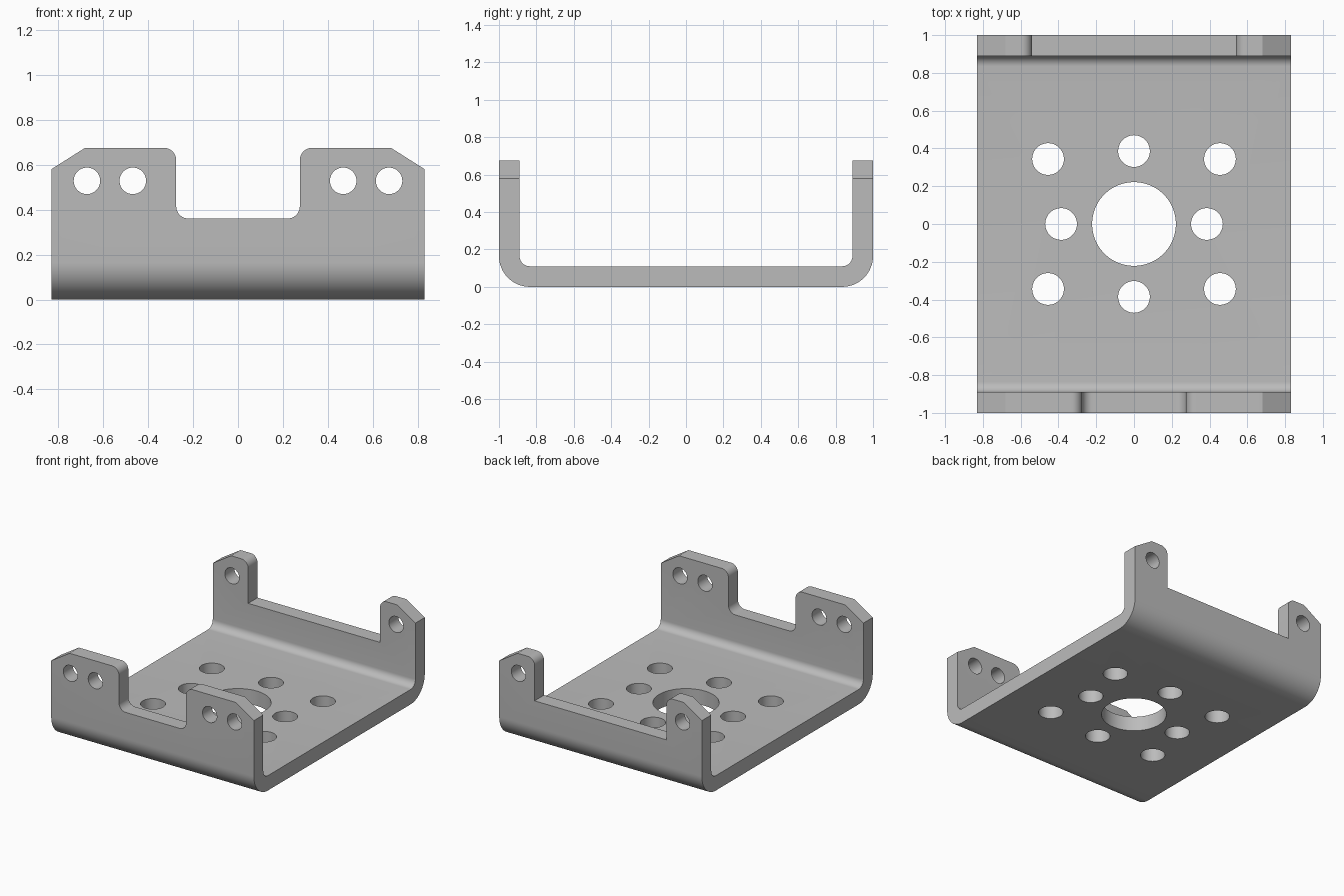
import bpy
import bmesh
from math import cos, sin, pi, radians
from mathutils import Vector

cube = bpy.data.objects.get("Cube")
if cube:
    bpy.data.objects.remove(cube, do_unlink=True)

HALF_X, HALF_Y, TOP, PLATE = 0.83, 1.0, 0.675, 0.11
R_OUT, R_IN = 0.165, 0.055
NOTCH_Z, ROUND = 0.36, 0.055

grey = bpy.data.materials.new("bare metal grey")
grey.use_nodes = True
grey.diffuse_color = (0.5, 0.5, 0.5, 1)
grey.node_tree.nodes["Principled BSDF"].inputs["Base Color"].default_value = (0.5, 0.5, 0.5, 1)


def arc(cx, cz, r, start, end, steps=10):
    angles = [radians(start + (end - start) * i / steps) for i in range(steps + 1)]
    return [(cx + r * cos(a), cz + r * sin(a)) for a in angles]


def mirrored(half):
    """Close a half outline by reflecting it across the middle."""
    return half + [(-u, v) for u, v in reversed(half)]


def prism(name, points, sweep):
    """Extrude a closed outline, given as 3D points, along a vector."""
    bm = bmesh.new()
    face = bm.faces.new([bm.verts.new(p) for p in points])
    grown = bmesh.ops.extrude_face_region(bm, geom=[face])["geom"]
    moved = [g for g in grown if isinstance(g, bmesh.types.BMVert)]
    bmesh.ops.translate(bm, verts=moved, vec=Vector(sweep))
    bmesh.ops.recalc_face_normals(bm, faces=bm.faces)
    mesh = bpy.data.meshes.new(name)
    bm.to_mesh(mesh)
    bm.free()
    obj = bpy.data.objects.new(name, mesh)
    bpy.context.collection.objects.link(obj)
    return obj


# Bent channel: floor and two walls in one profile
section = mirrored(
    arc(HALF_Y - R_OUT, R_OUT, R_OUT, -90, 0, 16)
    + [(HALF_Y, TOP), (HALF_Y - PLATE, TOP)]
    + arc(HALF_Y - PLATE - R_IN, PLATE + R_IN, R_IN, 0, -90))
bracket = prism("mounting_bracket", [(-HALF_X, y, z) for y, z in section], (2 * HALF_X, 0, 0))
bracket.data.materials.append(grey)

cutters = []


def cut_wall(name, outline, side):
    y = 0.95 * side
    obj = prism(name, [(x, y - 0.12, z) for x, z in outline], (0, 0.24, 0))
    cutters.append(obj)


def cut_floor(name, x, y, r):
    obj = prism(name, [(u, v, -0.1) for u, v in arc(x, y, r, 0, 360, 48)[:-1]], (0, 0, 0.35))
    cutters.append(obj)


# Wall notches: rounded at the front, square at the bottom at the back
for label, side, half, base in (
        ("front", -1, 0.275, arc(0.275 - ROUND, NOTCH_Z + ROUND, ROUND, -90, 0)),
        ("back", 1, 0.54, [(0.54, NOTCH_Z)])):
    lip = arc(half + ROUND, TOP - ROUND, ROUND, 180, 90)
    cut_wall(label + "_notch", mirrored(base + lip + [(half + ROUND, 0.8)]), side)

    # Chamfered outer corners and bolt holes
    for s in (-1, 1):
        cut_wall(label + "_chamfer",
                 [(s * 0.68, TOP), (s * HALF_X, 0.58), (s * 0.95, 0.504),
                  (s * 0.95, 0.8), (s * 0.68, 0.8)], side)
        for x in ((0.468, 0.672) if side < 0 else (0.672,)):
            cut_wall(label + "_bolt_hole", arc(s * x, 0.528, 0.059, 0, 360, 40)[:-1], side)

# Floor holes: large centre bore, inner cross and outer corners
cut_floor("centre_bore", 0, 0, 0.222)
for s in (-1, 1):
    cut_floor("side_hole", s * 0.386, 0, 0.084)
    cut_floor("end_hole", 0, s * 0.386, 0.084)
    for t in (-1, 1):
        cut_floor("corner_hole", s * 0.455, t * 0.344, 0.084)

# Apply the cuts and drop the helpers
for cutter in cutters:
    mod = bracket.modifiers.new(cutter.name, "BOOLEAN")
    mod.operation = "DIFFERENCE"
    mod.solver = "EXACT"
    mod.object = cutter
graph = bpy.context.evaluated_depsgraph_get()
bracket.data = bpy.data.meshes.new_from_object(bracket.evaluated_get(graph))
bracket.data.name = "mounting_bracket"
bracket.modifiers.clear()
for cutter in cutters:
    bpy.data.objects.remove(cutter, do_unlink=True)

# Smooth bends and bores with crisp edges
bpy.ops.object.select_all(action="DESELECT")
bracket.select_set(True)
bpy.context.view_layer.objects.active = bracket
bpy.ops.object.shade_smooth_by_angle(angle=radians(25))
